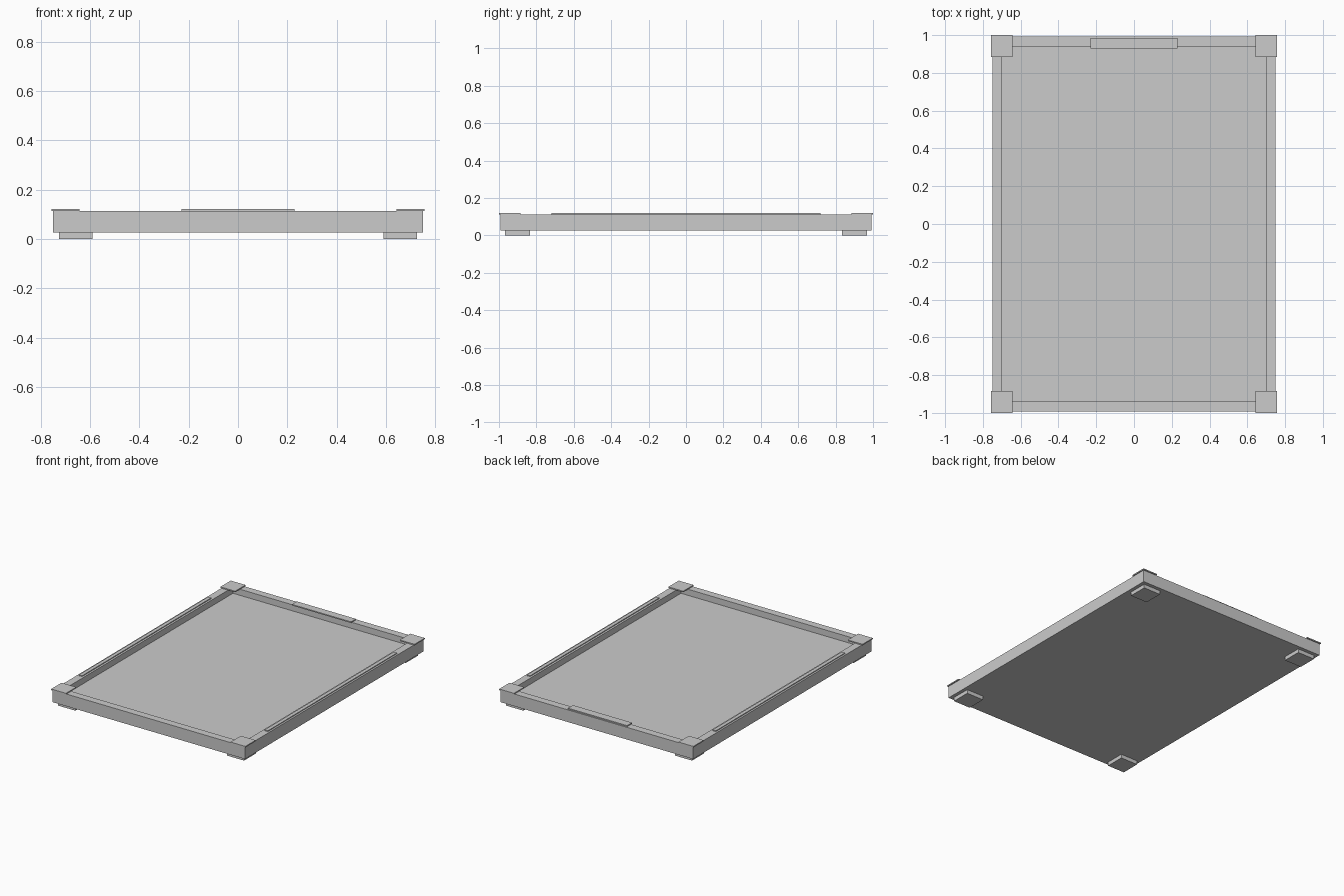
import bpy, bmesh

if "Cube" in bpy.data.objects:
    bpy.data.objects.remove(bpy.data.objects["Cube"])


def box(name, x0, x1, y0, y1, z0, z1):
    """Axis-aligned box between the given limits."""
    bm = bmesh.new()
    bmesh.ops.create_cube(bm, size=1)
    for v in bm.verts:
        v.co.x = x1 if v.co.x > 0 else x0
        v.co.y = y1 if v.co.y > 0 else y0
        v.co.z = z1 if v.co.z > 0 else z0
    mesh = bpy.data.meshes.new(name)
    bm.to_mesh(mesh)
    bm.free()
    ob = bpy.data.objects.new(name, mesh)
    bpy.context.collection.objects.link(ob)
    return ob


def mirror(ob, x=True, y=False):
    """Repeat a part across the centre planes."""
    mod = ob.modifiers.new("mirror", 'MIRROR')
    mod.use_axis = (x, y, False)
    mod.use_clip = False
    mod.use_mirror_merge = False


RIM, FLOOR, BASE, TOP = 0.113, 0.07, 0.027, 0.121

# Tray body: block with a raised rim around a recessed floor
tray = box("tray_body", -0.75, 0.75, -0.993, 0.993, BASE, RIM)
bm = bmesh.new()
bm.from_mesh(tray.data)
top = max(bm.faces, key=lambda f: f.calc_center_median().z)
bmesh.ops.inset_region(bm, faces=[top], thickness=0.074)
floor = bmesh.ops.extrude_face_region(bm, geom=[top])["geom"]
for v in floor:
    if isinstance(v, bmesh.types.BMVert):
        v.co.z = FLOOR
bmesh.ops.delete(bm, geom=[top], context='FACES_ONLY')
bmesh.ops.recalc_face_normals(bm, faces=bm.faces)
bm.to_mesh(tray.data)
bm.free()

# Thin corner caps slightly overhanging the rim
mirror(box("corner_caps", 0.642, 0.757, 0.885, 1.0, RIM, TOP), y=True)

# Four square feet
mirror(box("feet", 0.591, 0.725, 0.833, 0.968, 0, BASE), y=True)

# Long grip strips on the side rims
mirror(box("side_strips", 0.712, 0.737, -0.72, 0.72, RIM, 0.119))

# Short pull strip on the back rim
box("back_strip", -0.23, 0.23, 0.93, 0.985, RIM, TOP)
